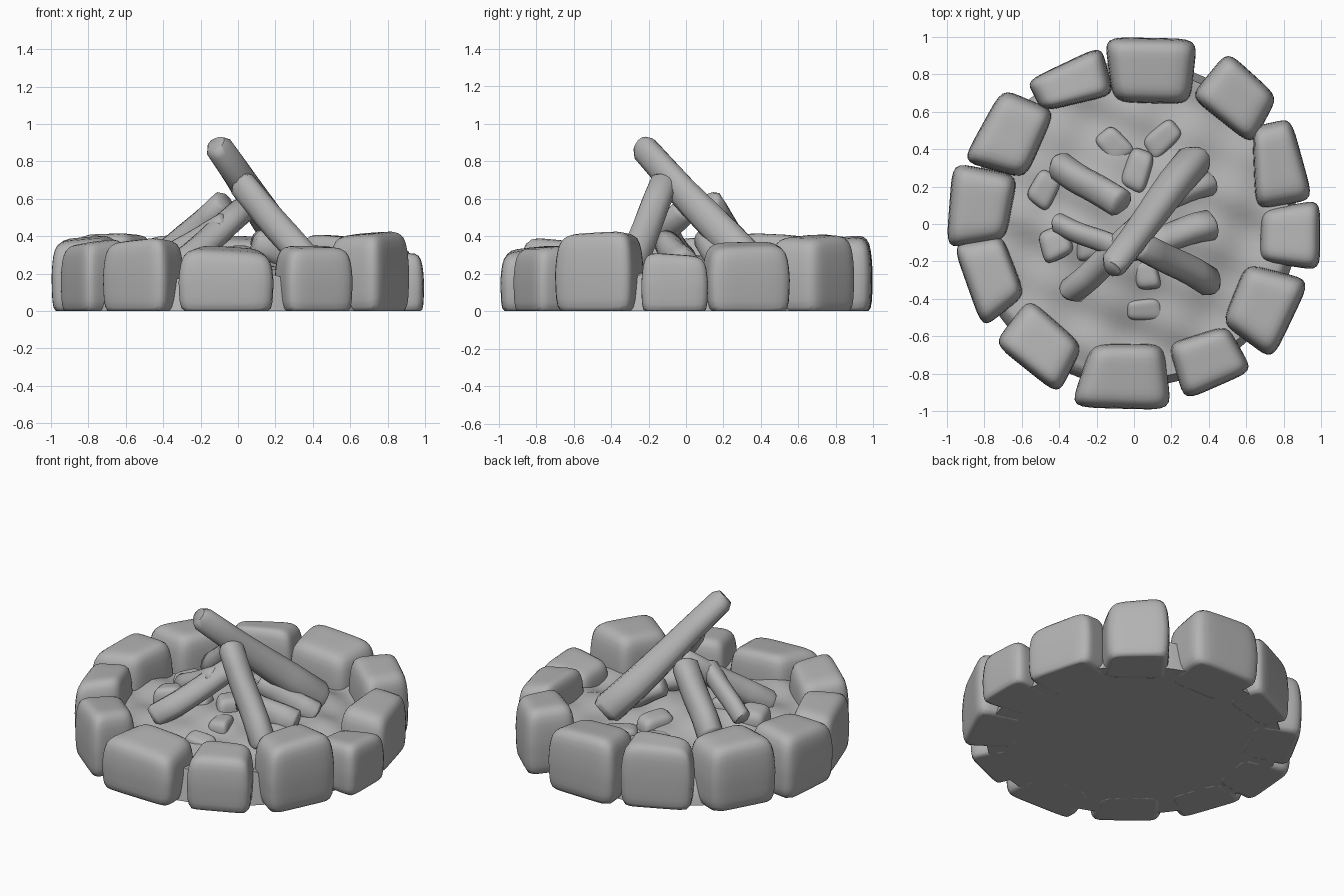
import bpy, bmesh, math, random
from mathutils import Vector

if "Cube" in bpy.data.objects:
    bpy.data.objects.remove(bpy.data.objects["Cube"])

random.seed(4)
grey = bpy.data.materials.new("stone grey")
grey.diffuse_color = (0.45, 0.45, 0.45, 1)
grey.use_nodes = True
grey.node_tree.nodes["Principled BSDF"].inputs["Base Color"].default_value = grey.diffuse_color


def finish(bm, name, angle=60):
    bmesh.ops.recalc_face_normals(bm, faces=bm.faces)
    mesh = bpy.data.meshes.new(name)
    bm.to_mesh(mesh)
    bm.free()
    mesh.materials.append(grey)
    ob = bpy.data.objects.new(name, mesh)
    bpy.context.collection.objects.link(ob)
    bpy.context.view_layer.objects.active = ob
    ob.select_set(True)
    bpy.ops.object.shade_smooth_by_angle(angle=math.radians(angle))
    ob.select_set(False)
    return ob


def rock(name, quad, height, z=0.0, power=6, tilt=0.02, sink=0.03):
    """Pillow-shaped block over a four-cornered footprint, with a flat base."""
    a, b, c, d = [Vector(q) for q in quad]
    mid = (a + b + c + d) / 4
    tx, ty = random.uniform(-tilt, tilt), random.uniform(-tilt, tilt)
    bm = bmesh.new()
    bmesh.ops.create_cube(bm, size=2)
    bmesh.ops.subdivide_edges(bm, edges=bm.edges[:], cuts=9, use_grid_fill=True)
    for v in bm.verts:
        p = v.co.copy()
        p /= sum(abs(k) ** power for k in p) ** (1 / power)
        u, w = (p.x + 1) / 2, (p.y + 1) / 2
        flat = a.lerp(b, u).lerp(d.lerp(c, u), w)
        flat = mid + (flat - mid) * (1 - 0.10 * max(0, p.z) ** 1.5 - 0.03 * max(0, -p.z))
        up = (p.z + 1) / 2 * (height + sink) - sink
        if p.z > 0:
            up += p.z * (tx * p.x + ty * p.y)
        v.co = (flat.x, flat.y, z + max(0, up))
    return finish(bm, name, 70)


def chunk(name, x, y, width, depth, height, angle):
    """Small ember block placed on the ash; depth points along the angle."""
    q = math.radians(angle)
    ax = Vector((math.cos(q), math.sin(q))) * depth / 2
    ay = Vector((-math.sin(q), math.cos(q))) * width / 2
    c = Vector((x, y))
    return rock(name, [c - ax - ay, c + ax - ay * 0.8, c + ax + ay, c - ax * 0.8 + ay],
                height, z=0.18, power=4, tilt=0.012)


def log(name, a, b, r0, r1, bend=0.01, sides=12, rings=9):
    """Slightly crooked tapered log with rounded ends."""
    a, b = Vector(a), Vector(b)
    axis = (b - a).normalized()
    u = axis.cross(Vector((0, 0, 1))).normalized()
    w = axis.cross(u)
    bm = bmesh.new()
    loops = []
    for i in range(rings):
        t = i / (rings - 1)
        r = r0 + (r1 - r0) * t
        if i in (0, rings - 1):
            r *= 0.72
        pos = {0: 0, 1: 0.04, rings - 2: 0.96, rings - 1: 1}.get(i, t)
        c = a.lerp(b, pos) + (u + w) * bend * math.sin(t * 5)
        loop = []
        for j in range(sides):
            q = 2 * math.pi * j / sides
            rr = r * (1 + 0.07 * math.sin(3 * q + 2 * t) + 0.04 * math.sin(9 * t + q))
            loop.append(bm.verts.new(c + (u * math.cos(q) + w * math.sin(q)) * rr))
        loops.append(loop)
    for lo, hi in zip(loops, loops[1:]):
        for j in range(sides):
            k = (j + 1) % sides
            bm.faces.new((lo[j], lo[k], hi[k], hi[j]))
    bm.faces.new(loops[0])
    bm.faces.new(loops[-1])
    return finish(bm, name)


# Ring of stones: height, then four footprint corners
stones = [
    (0.39, (-.16, 1.0), (.34, .99), (.30, .64), (-.11, .65)),
    (0.40, (.30, .68), (.50, .925), (.77, .68), (.63, .42)),
    (0.36, (.63, .52), (.84, .565), (.96, .13), (.65, .075)),
    (0.295, (.68, .075), (.995, .13), (.995, -.25), (.67, -.20)),
    (0.415, (.60, -.21), (.945, -.30), (.74, -.73), (.47, -.53)),
    (0.345, (.18, -.64), (.50, -.54), (.635, -.785), (.27, -.945)),
    (0.335, (-.23, -.64), (.16, -.64), (.20, -.995), (-.34, -.98)),
    (0.375, (-.75, -.64), (-.56, -.395), (-.27, -.65), (-.405, -.915)),
    (0.37, (-.97, -.11), (-.705, -.055), (-.58, -.38), (-.81, -.56)),
    (0.39, (-.97, .33), (-.62, .26), (-.685, -.085), (-1.005, -.13)),
    (0.41, (-.92, .335), (-.705, .725), (-.42, .605), (-.58, .24)),
    (0.40, (-.575, .765), (-.175, .955), (-.105, .69), (-.49, .60)),
]
for i, (h, *quad) in enumerate(stones):
    rock("ring_stone_%d" % (i + 1), quad, h)

# Ash bed: uneven mound closed by a flat underside
bm = bmesh.new()
N, R = 72, 28
rows = []
for i in range(1, R + 1):
    r = 0.83 * i / R
    row = []
    for j in range(N):
        q = 2 * math.pi * j / N
        x, y = r * math.cos(q), r * math.sin(q)
        lump = 0.018 * math.sin(13 * x + 3 * y) * math.cos(11 * y - 4 * x)
        lump += 0.010 * math.sin(23 * y + 9 * x)
        z = 0.185 + 0.11 * math.exp(-(r / 0.42) ** 2) + lump * min(1, 4 * r)
        row.append(bm.verts.new((x, y, z)))
    rows.append(row)
rows.append([bm.verts.new((v.co.x * 1.05, v.co.y * 1.05, 0)) for v in rows[-1]])
centre = bm.verts.new((0, 0, 0.295))
for j in range(N):
    k = (j + 1) % N
    bm.faces.new((centre, rows[0][j], rows[0][k]))
    for lo, hi in zip(rows, rows[1:]):
        bm.faces.new((lo[j], hi[j], hi[k], lo[k]))
bm.faces.new(rows[-1])
finish(bm, "ash_bed", 70)

# Leaning logs
log("tall_log", (0.35, 0.36, 0.25), (-0.13, -0.24, 0.885), 0.10, 0.07)
log("front_prop_log", (0.42, -0.33, 0.22), (0.01, -0.10, 0.69), 0.08, 0.075)
log("back_left_log", (-0.41, 0.33, 0.28), (-0.06, 0.10, 0.575), 0.08, 0.08)
log("front_left_log", (-0.36, -0.37, 0.22), (0.05, 0.0, 0.54), 0.075, 0.07)
log("left_log", (-0.42, 0.02, 0.28), (-0.06, -0.14, 0.47), 0.055, 0.06)
log("right_log", (0.43, -0.01, 0.25), (0.08, -0.10, 0.36), 0.085, 0.07)
log("back_log", (0.42, 0.22, 0.22), (0.08, 0.10, 0.38), 0.075, 0.06)

# Small chunks in the embers: x, y, width, depth, height, angle
chunks = [
    (-0.42, -0.11, 0.18, 0.18, 0.13, 20), (-0.48, 0.18, 0.15, 0.2, 0.08, 60),
    (0.02, 0.28, 0.15, 0.24, 0.12, 70), (0.07, -0.27, 0.14, 0.18, 0.11, 100),
    (0.06, -0.46, 0.2, 0.12, 0.06, 95), (-0.10, 0.42, 0.15, 0.2, 0.07, 130),
    (0.15, 0.45, 0.14, 0.22, 0.07, 40), (-0.22, -0.12, 0.15, 0.2, 0.13, 10),
    (0.0, -0.10, 0.18, 0.16, 0.17, 45),
]
for i, c in enumerate(chunks):
    chunk("ember_chunk_%d" % (i + 1), *c)
